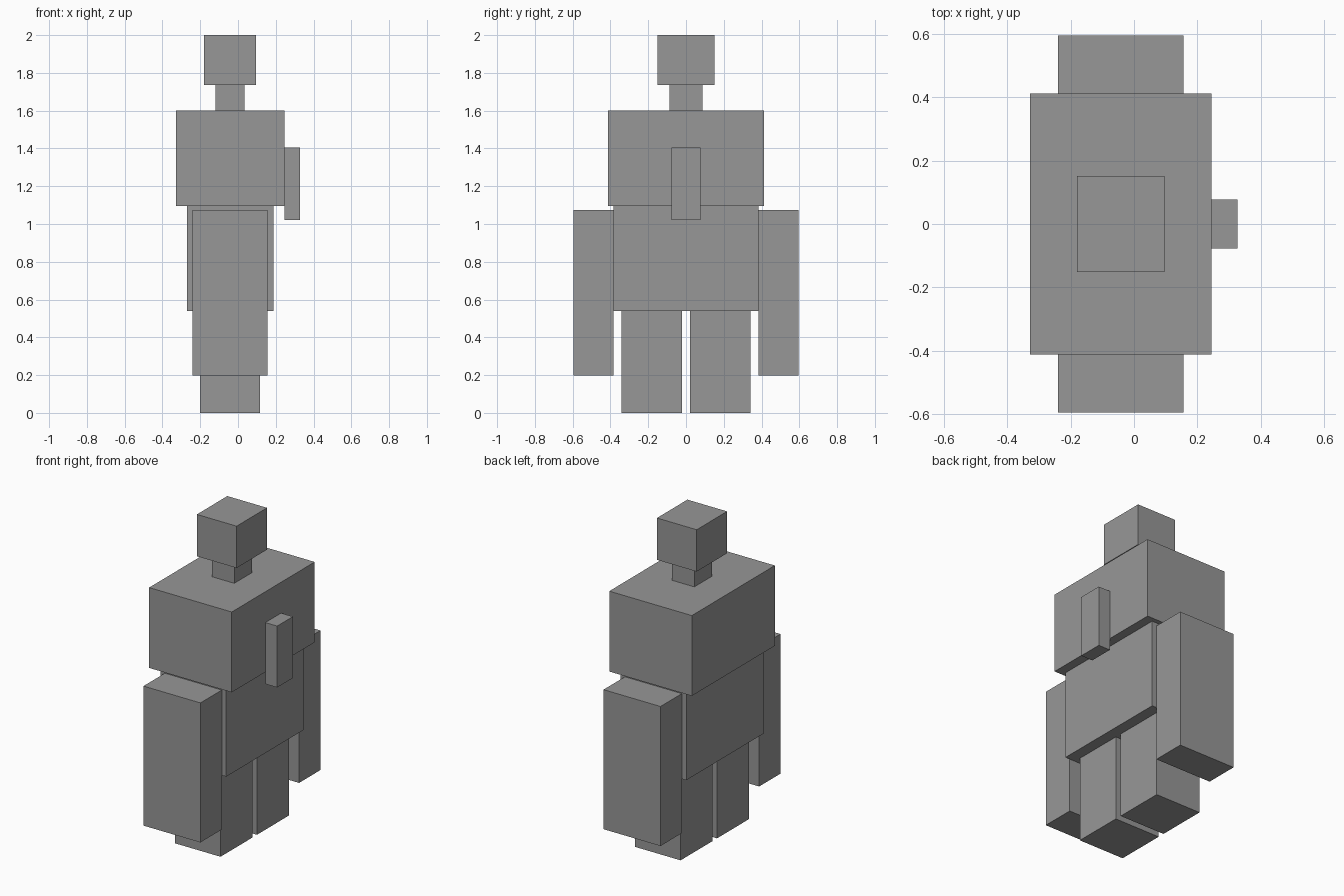
import bpy

cube = bpy.data.objects.get("Cube")
if cube:
    bpy.data.objects.remove(cube, do_unlink=True)

# Single plain grey
grey = bpy.data.materials.new("plain_grey")
grey.use_nodes = True
colour = (0.31, 0.31, 0.31, 1)
grey.diffuse_color = colour
grey.node_tree.nodes["Principled BSDF"].inputs["Base Color"].default_value = colour

AXIS_X = -0.042  # the body sits slightly behind the centre


def block(name, size, bottom, x=AXIS_X, y=0):
    """Flat-sided box standing on the given height."""
    bpy.ops.mesh.primitive_cube_add(size=1, location=(x, y, bottom + size[2] / 2))
    obj = bpy.context.object
    obj.name = name
    obj.scale = size
    bpy.ops.object.transform_apply(location=False, rotation=False, scale=True)
    obj.data.materials.append(grey)
    return obj


# Head and trunk
block("head", (0.276, 0.302, 0.263), 1.737)
block("neck", (0.154, 0.174, 0.137), 1.6)
block("chest", (0.574, 0.824, 0.505), 1.095)
block("hips", (0.458, 0.768, 0.556), 0.539)

# Plate hanging on the chest
block("chest_tag", (0.082, 0.156, 0.386), 1.02, x=0.286)

# Paired limbs
for side, sign in (("near", -1), ("far", 1)):
    block(side + "_arm", (0.396, 0.212, 0.877), 0.198, y=sign * 0.49)
    block(side + "_leg", (0.318, 0.319, 0.539), 0, y=sign * 0.181)
